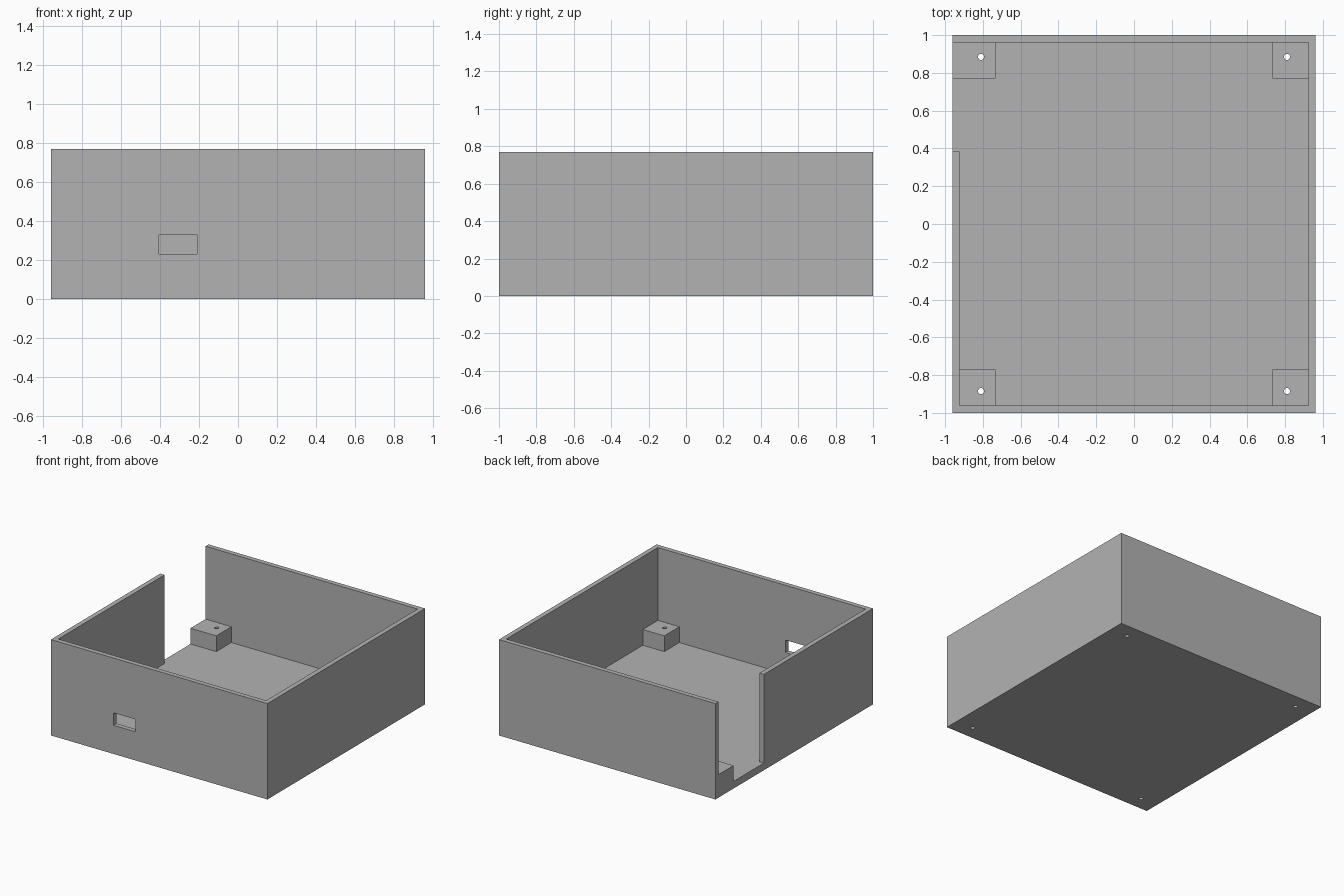
import bpy
import bmesh
from mathutils import Matrix, Vector

if "Cube" in bpy.data.objects:
    bpy.data.objects.remove(bpy.data.objects["Cube"], do_unlink=True)

# Overall sizes
HX, HY, HEIGHT = 0.9615, 1.0, 0.77
WALL, FLOOR = 0.0385, 0.058
POST_EDGE_X, POST_EDGE_Y, POST_TOP = 0.732, 0.77, 0.185
IX, IY = HX - WALL, HY - WALL

grey = bpy.data.materials.new("grey plastic")
grey.use_nodes = True
colour = (0.45, 0.45, 0.45, 1)
grey.diffuse_color = colour
grey.node_tree.nodes["Principled BSDF"].inputs["Base Color"].default_value = colour


def add_object(name, bm):
    mesh = bpy.data.meshes.new(name)
    bm.to_mesh(mesh)
    bm.free()
    mesh.materials.append(grey)
    obj = bpy.data.objects.new(name, mesh)
    bpy.context.scene.collection.objects.link(obj)
    return obj


def box(name, low, high):
    low, high = Vector(low), Vector(high)
    bm = bmesh.new()
    place = Matrix.Translation((low + high) / 2) @ Matrix.Diagonal((*(high - low), 1))
    bmesh.ops.create_cube(bm, size=1, matrix=place)
    return add_object(name, bm)


def peg(name, x, y):
    bm = bmesh.new()
    bmesh.ops.create_cone(bm, cap_ends=True, segments=24, radius1=0.016, radius2=0.016,
                          depth=1, matrix=Matrix.Translation((x, y, 0)))
    return add_object(name, bm)


def combine(target, tool, operation):
    """Apply a boolean, then discard the tool."""
    tool.hide_render = True
    mod = target.modifiers.new(tool.name, "BOOLEAN")
    mod.operation, mod.object, mod.solver = operation, tool, "EXACT"
    bpy.context.view_layer.update()
    graph = bpy.context.evaluated_depsgraph_get()
    mesh = bpy.data.meshes.new_from_object(target.evaluated_get(graph))
    target.modifiers.clear()
    target.data = mesh
    bpy.data.objects.remove(tool, do_unlink=True)


# Open-topped tray
tray = box("enclosure_tray", (-HX, -HY, 0), (HX, HY, HEIGHT))
combine(tray, box("cavity", (-IX, -IY, FLOOR), (IX, IY, 1)), "DIFFERENCE")

# Tall opening in the -x wall, and the small port in the front wall
combine(tray, box("side_opening", (-1.1, 0.385, FLOOR), (-0.9, IY, 1)), "DIFFERENCE")
combine(tray, box("front_port", (-0.405, -1.1, 0.23), (-0.21, -0.9, 0.33)), "DIFFERENCE")

# Corner mounting posts with screw holes through the floor
for sx in (-1, 1):
    for sy in (-1, 1):
        # The post in the side opening runs flush with the outer wall
        outer_x = HX if (sx, sy) == (-1, 1) else HX - WALL / 2
        xs = sorted((sx * POST_EDGE_X, sx * outer_x))
        ys = sorted((sy * POST_EDGE_Y, sy * (HY - WALL / 2)))
        post = box("post", (xs[0], ys[0], FLOOR / 2), (xs[1], ys[1], POST_TOP))
        combine(tray, post, "UNION")
        combine(tray, peg("screw_hole", sx * 0.81, sy * 0.885), "DIFFERENCE")
